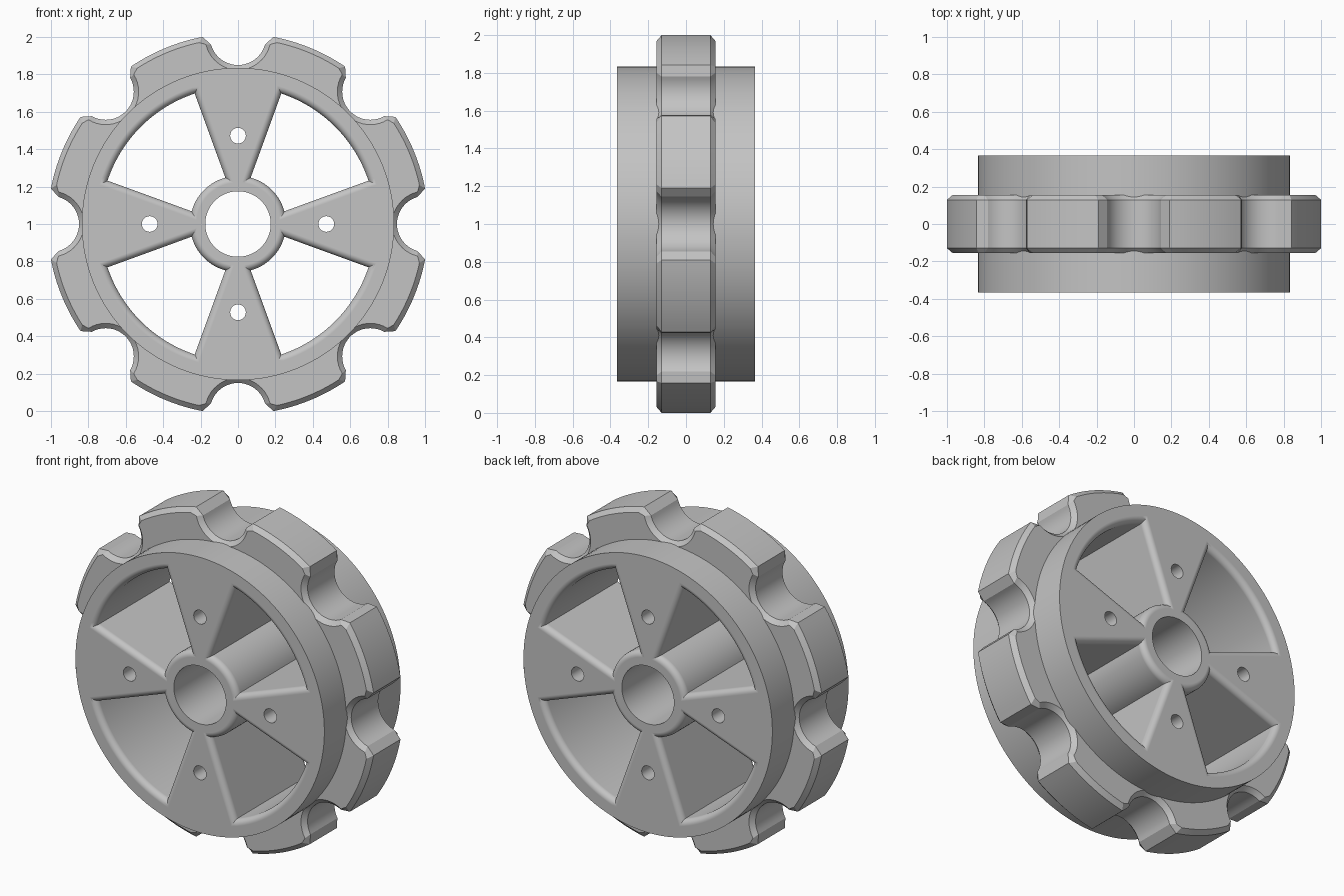
import bpy
import bmesh
from math import sin, cos, asin, acos, atan2, hypot, pi, radians

cube = bpy.data.objects.get("Cube")
if cube:
    bpy.data.objects.remove(cube, do_unlink=True)

grey = bpy.data.materials.new("plain grey")
grey.use_nodes = True
grey.diffuse_color = (0.55, 0.55, 0.55, 1)
grey.node_tree.nodes["Principled BSDF"].inputs["Base Color"].default_value = (0.55, 0.55, 0.55, 1)

HALF = 0.365      # half depth of the drum
FILLET = 0.035    # rounding of the window edges


def lerp(a, b, n):
    return [a + (b - a) * i / n for i in range(n + 1)]


def loft(bm, rings, closed=False):
    """Skin rings of (angle, radius) points, each given with its y."""
    loops = [[bm.verts.new((r * sin(a), y, 1 + r * cos(a))) for a, r in pts]
             for y, pts in rings]
    pairs = list(zip(loops, loops[1:]))
    if closed:
        pairs.append((loops[-1], loops[0]))
    else:
        bm.faces.new(loops[0])
        bm.faces.new(loops[-1])
    for p, q in pairs:
        for i in range(len(p)):
            j = (i + 1) % len(p)
            bm.faces.new((p[i], p[j], q[j], q[i]))


def make_object(name, bm):
    bmesh.ops.recalc_face_normals(bm, faces=bm.faces)
    mesh = bpy.data.meshes.new(name)
    bm.to_mesh(mesh)
    bm.free()
    mesh.materials.append(grey)
    obj = bpy.data.objects.new(name, mesh)
    bpy.context.collection.objects.link(obj)
    return obj


def smooth(obj):
    bpy.ops.object.select_all(action="DESELECT")
    obj.select_set(True)
    bpy.context.view_layer.objects.active = obj
    bpy.ops.object.shade_smooth_by_angle(angle=radians(28))
    mod = obj.modifiers.new("flat face normals", "WEIGHTED_NORMAL")
    mod.keep_sharp = True


def circle(radius, n):
    return [(2 * pi * i / n, radius) for i in range(n)]


# Notched outer ring: outline of eight scalloped teeth, shrunk by d
def tooth_outline(d):
    outer, notch = 1.018 - d, 0.15 + d
    start = asin((0.19 + d * 0.7) / outer)
    end = acos(min(1, 0.04 / notch)) - pi / 2
    pts = []
    for k in range(8):
        turn = k * pi / 4
        for t in lerp(-pi - end, end, 20):
            x, z = notch * cos(t), 1.0 + notch * sin(t)
            pts.append((turn + atan2(x, z), hypot(x, z)))
        pts += [(turn + a, outer) for a in lerp(start, pi / 4 - start, 10)]
    return pts


bm = bmesh.new()
full, small = tooth_outline(0), tooth_outline(0.026)
core = [(a, 0.8) for a, r in small]
loft(bm, [(-0.155, core), (-0.155, small), (-0.129, full),
          (0.129, full), (0.155, small), (0.155, core)], closed=True)
smooth(make_object("notched_ring", bm))


# Windows between the spokes, widened by d
def window_outline(turn, d):
    outer, inner = 0.735 + d, 0.257 - d

    def side(r):
        return radians(20) - asin((0.021 + d) / r)

    a, b = side(outer), side(inner)
    far = [(turn + t, outer) for t in lerp(a, pi / 2 - a, 24)]
    near = [(turn + t, inner) for t in lerp(pi / 2 - b, b, 20)]
    return far + near


bm = bmesh.new()
steps = [(FILLET * (1 - cos(t)), HALF - FILLET + FILLET * sin(t))
         for t in lerp(0, pi / 2, 6)] + [(FILLET, HALF + 0.05)]
for k in range(4):
    turn = k * pi / 2
    rings = [(-y, window_outline(turn, d)) for d, y in reversed(steps)]
    rings += [(y, window_outline(turn, d)) for d, y in steps]
    loft(bm, rings)
    # Bolt hole in each spoke
    cx, cz = 0.472 * sin(turn), 0.472 * cos(turn)
    hole = []
    for t, r in circle(0.042, 24):
        x, z = cx + r * sin(t), cz + r * cos(t)
        hole.append((atan2(x, z), hypot(x, z)))
    loft(bm, [(-0.5, hole), (0.5, hole)])
# Axle bore
loft(bm, [(-0.5, circle(0.175, 64)), (0.5, circle(0.175, 64))])
cutter = make_object("drum_cutter", bm)
cutter.hide_render = True

# Drum with spokes and hub
bm = bmesh.new()
loft(bm, [(-HALF, circle(0.835, 128)), (HALF, circle(0.835, 128))])
drum = make_object("spoked_drum", bm)
cut = drum.modifiers.new("cut windows", "BOOLEAN")
cut.operation = "DIFFERENCE"
cut.solver = "EXACT"
cut.object = cutter
bpy.context.view_layer.objects.active = drum
bpy.ops.object.modifier_apply(modifier=cut.name)
bpy.data.objects.remove(cutter, do_unlink=True)
smooth(drum)
